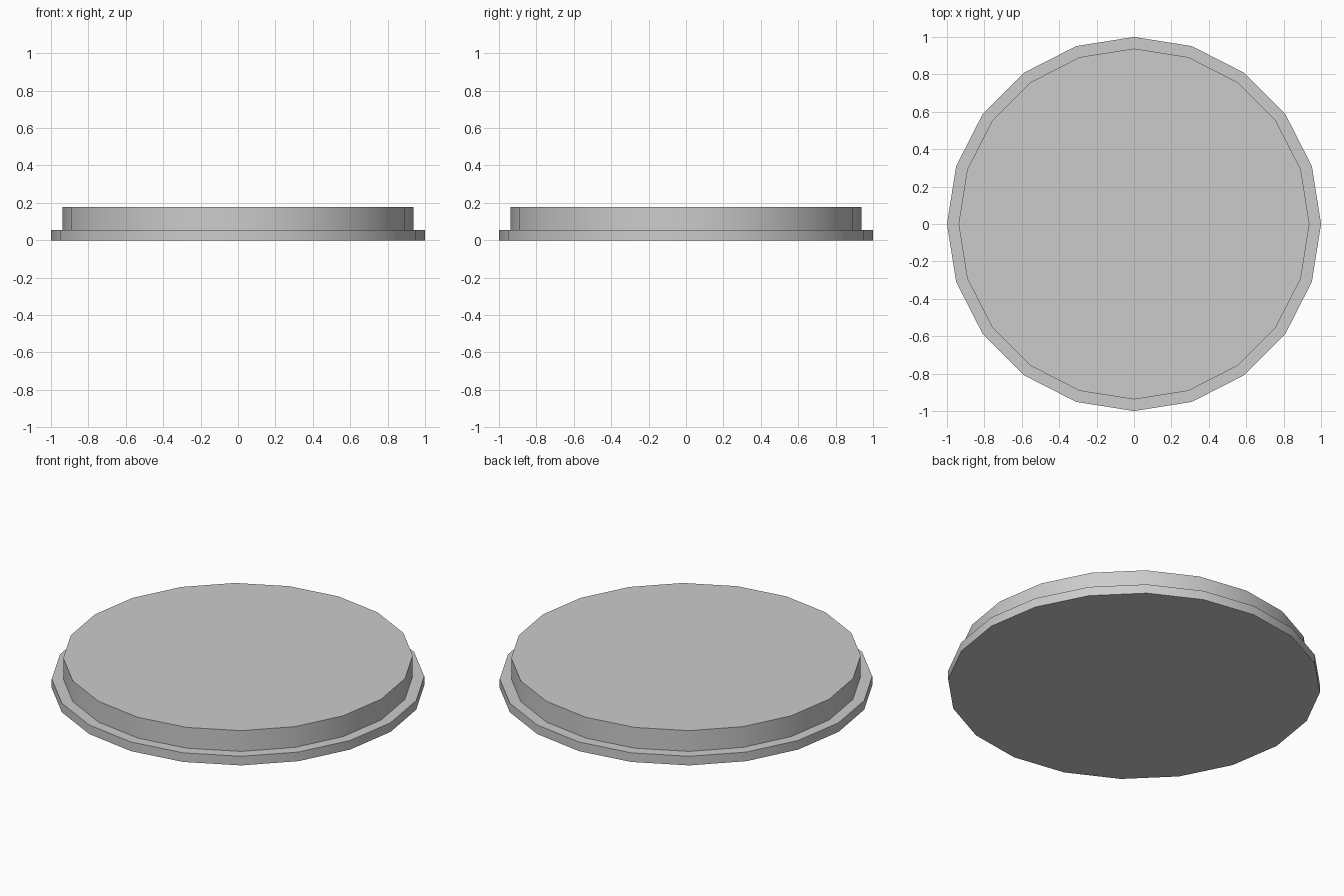
import bpy, bmesh
from math import cos, sin, pi, radians

if "Cube" in bpy.data.objects:
    bpy.data.objects.remove(bpy.data.objects["Cube"])

SIDES = 20


def stepped_disc(name, profile):
    """Closed solid of revolution from (radius, z) rings, bottom to top."""
    bm = bmesh.new()
    rings = [[bm.verts.new((r * cos(2 * pi * i / SIDES), r * sin(2 * pi * i / SIDES), z))
              for i in range(SIDES)] for r, z in profile]
    for low, high in zip(rings, rings[1:]):
        for i in range(SIDES):
            j = (i + 1) % SIDES
            bm.faces.new((low[i], low[j], high[j], high[i]))
    bm.faces.new(rings[0][::-1])
    bm.faces.new(rings[-1])
    mesh = bpy.data.meshes.new(name)
    bm.to_mesh(mesh)
    bm.free()
    obj = bpy.data.objects.new(name, mesh)
    bpy.context.collection.objects.link(obj)
    return obj


# Wide thin flange with a slightly narrower raised disc on top
lid = stepped_disc("stepped_lid", [(1.0, 0.0), (1.0, 0.054), (0.938, 0.054), (0.938, 0.177)])

# Smooth round walls, sharp rims
bpy.context.view_layer.objects.active = lid
lid.select_set(True)
bpy.ops.object.shade_smooth_by_angle(angle=radians(30))
